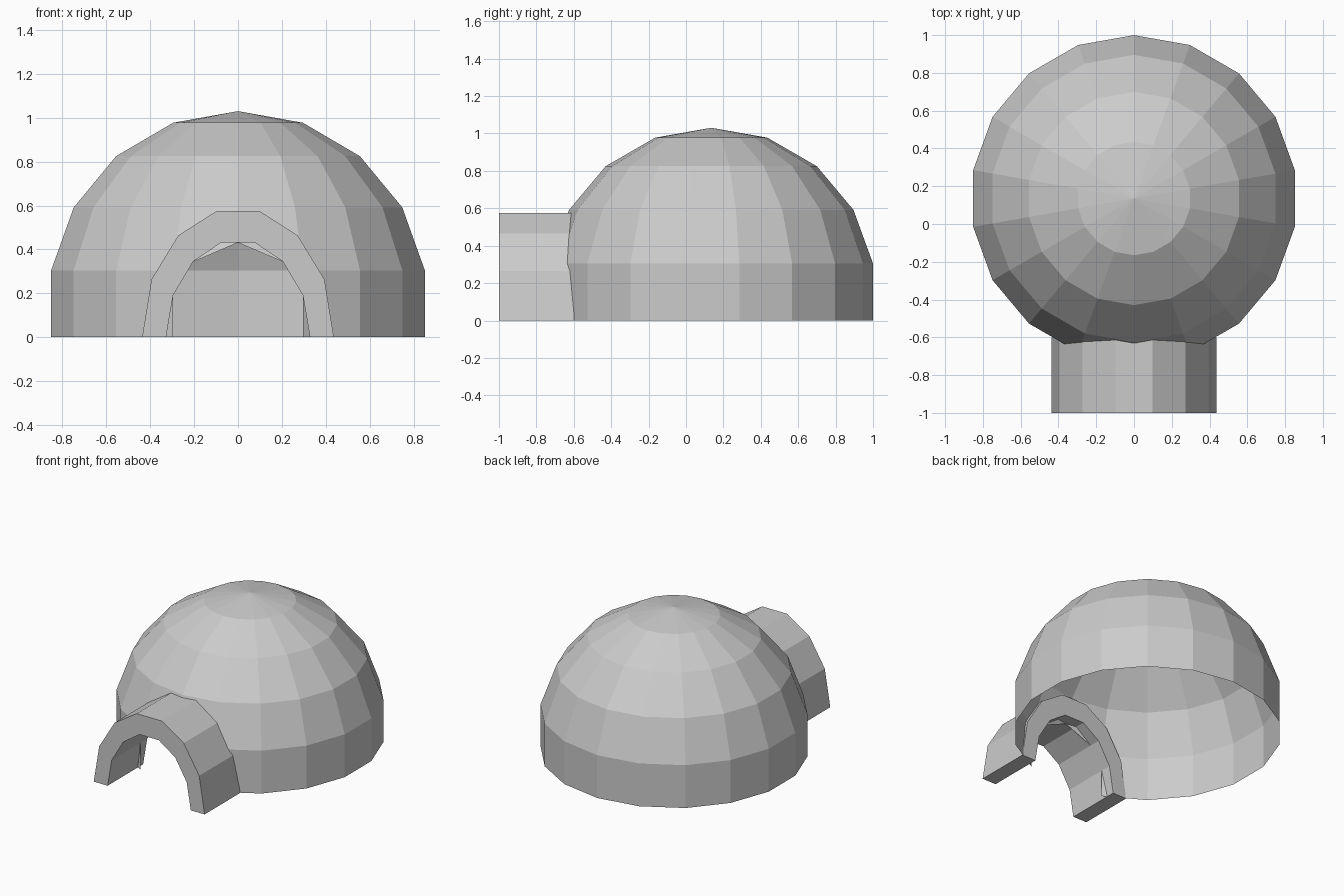
import bpy, bmesh, math

if "Cube" in bpy.data.objects:
    bpy.data.objects.remove(bpy.data.objects["Cube"])


def finish(bm, name):
    bmesh.ops.recalc_face_normals(bm, faces=bm.faces)
    mesh = bpy.data.meshes.new(name)
    bm.to_mesh(mesh)
    bm.free()
    obj = bpy.data.objects.new(name, mesh)
    bpy.context.collection.objects.link(obj)
    return obj


# Dome: thin shell, upper part of an 18 x 9 sphere, open underneath
SIDES, RADIUS, CENTRE_Y = 18, 0.878, 0.135
BASE = RADIUS * math.cos(math.radians(80))
bm = bmesh.new()
rings = []
for polar in (100, 80, 60, 40, 20):
    p = math.radians(polar)
    r, z = RADIUS * math.sin(p), RADIUS * math.cos(p) + BASE
    rings.append([bm.verts.new((r * math.sin(a), CENTRE_Y + r * math.cos(a), z))
                  for a in (math.tau * i / SIDES for i in range(SIDES))])
top = bm.verts.new((0, CENTRE_Y, RADIUS + BASE))

front = SIDES // 2
for level, (low, high) in enumerate(zip(rings, rings[1:])):
    for i in range(SIDES):
        # Leave the two front panels out as the doorway
        if level == 0 and i in (front - 1, front):
            continue
        j = (i + 1) % SIDES
        bm.faces.new((low[i], low[j], high[j], high[i]))
for i in range(SIDES):
    bm.faces.new((rings[-1][i], rings[-1][(i + 1) % SIDES], top))

# Raise the doorway's middle point along the dome to make a peak
peak, above = rings[1][front], rings[2][front]
peak.co = peak.co.lerp(above.co, 0.44)
bm.verts.remove(rings[0][front])
finish(bm, "dome")

# Entrance tunnel: faceted arch band with thickness
outer = [(0.437, 0), (0.394, 0.264), (0.272, 0.464), (0.098, 0.575)]
inner = [(0.328, 0), (0.296, 0.190), (0.205, 0.344), (0.076, 0.432)]


def arch(half):
    return half + [(-x, z) for x, z in reversed(half)]


bm = bmesh.new()
FRONT_Y, BACK_Y = -1.0, -0.6
loops = [[bm.verts.new((x, y, z)) for x, z in arch(half)]
         for half, y in ((outer, FRONT_Y), (outer, BACK_Y),
                         (inner, BACK_Y), (inner, FRONT_Y))]
for k in range(4):
    a, b = loops[k], loops[(k + 1) % 4]
    for i in range(len(a) - 1):
        bm.faces.new((a[i], a[i + 1], b[i + 1], b[i]))
# Flat feet
for end in (0, -1):
    bm.faces.new([loop[end] for loop in loops])
finish(bm, "entrance_tunnel")
